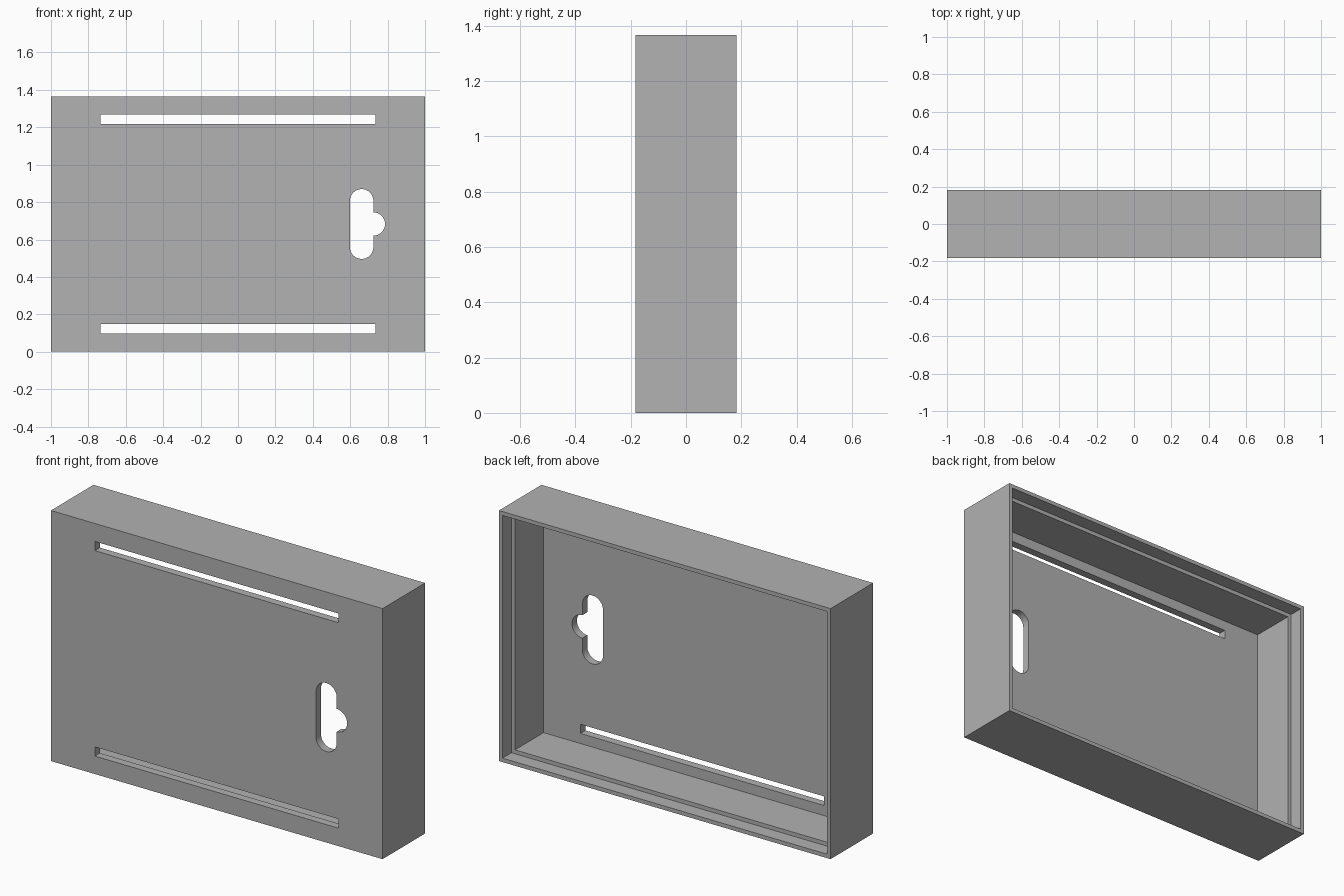
import bpy
import bmesh
from math import cos, sin, pi, radians

if "Cube" in bpy.data.objects:
    bpy.data.objects.remove(bpy.data.objects["Cube"], do_unlink=True)

WIDTH, DEPTH, HEIGHT = 2.0, 0.366, 1.366
WALL = 0.043            # side walls and front plate
LIP = WALL / 2          # thin rim around the open back
REBATE = 0.077          # depth of the stepped rim
FRONT, BACK, MID = -DEPTH / 2, DEPTH / 2, HEIGHT / 2

grey = bpy.data.materials.new("plain_grey")
grey.use_nodes = True
grey.diffuse_color = (0.445, 0.445, 0.445, 1)
grey.node_tree.nodes["Principled BSDF"].inputs["Base Color"].default_value = grey.diffuse_color


def prism(name, outline, y0, y1):
    """Extrude an x-z outline from y0 to y1."""
    bm = bmesh.new()
    face = bm.faces.new([bm.verts.new((x, y0, z)) for x, z in outline])
    new = bmesh.ops.extrude_face_region(bm, geom=[face])["geom"]
    moved = [v for v in new if isinstance(v, bmesh.types.BMVert)]
    bmesh.ops.translate(bm, vec=(0, y1 - y0, 0), verts=moved)
    bmesh.ops.recalc_face_normals(bm, faces=bm.faces)
    mesh = bpy.data.meshes.new(name)
    bm.to_mesh(mesh)
    bm.free()
    mesh.materials.append(grey)
    obj = bpy.data.objects.new(name, mesh)
    bpy.context.collection.objects.link(obj)
    return obj


def rect(half_x, half_z, z=MID):
    return [(-half_x, z - half_z), (half_x, z - half_z), (half_x, z + half_z), (-half_x, z + half_z)]


def arc(x, z, radius, start, end, steps=24):
    angles = [radians(start + (end - start) * i / steps) for i in range(steps + 1)]
    return [(x + radius * cos(a), z + radius * sin(a)) for a in angles]


# Shell
case = prism("open_back_case", rect(WIDTH / 2, MID), FRONT, BACK)

# Hollow interior and the stepped rim at the back
cutters = [
    prism("cavity_cutter", rect(WIDTH / 2 - WALL, MID - WALL), FRONT + WALL, BACK + 0.1),
    prism("rebate_cutter", rect(WIDTH / 2 - LIP, MID - LIP), BACK - REBATE, BACK + 0.2),
]

# Long slots near the top and bottom edges of the front plate
for side in (-1, 1):
    slot = rect(0.735, 0.025, MID + side * 0.56)
    cutters.append(prism("slot_cutter", slot, FRONT - 0.1, FRONT + 0.1))

# Rounded upright hole with a half-round bump on its outer side
R, X = 0.0625, 0.661
keyhole = (arc(X, MID + 0.124, R, 0, 180) + arc(X, MID - 0.124, R, 180, 360)
           + arc(X + R, MID, R, -90, 90))
cutters.append(prism("keyhole_cutter", keyhole, FRONT - 0.1, FRONT + 0.1))

# Cut everything out of the shell, then discard the cutters
bpy.ops.object.select_all(action='DESELECT')
case.select_set(True)
bpy.context.view_layer.objects.active = case
for cutter in cutters:
    cutter.hide_render = True
    mod = case.modifiers.new("cut", 'BOOLEAN')
    mod.operation = 'DIFFERENCE'
    mod.solver = 'EXACT'
    mod.object = cutter
    bpy.ops.object.modifier_apply(modifier=mod.name)
    bpy.data.objects.remove(cutter, do_unlink=True)

bpy.ops.object.shade_smooth_by_angle(angle=radians(30))
